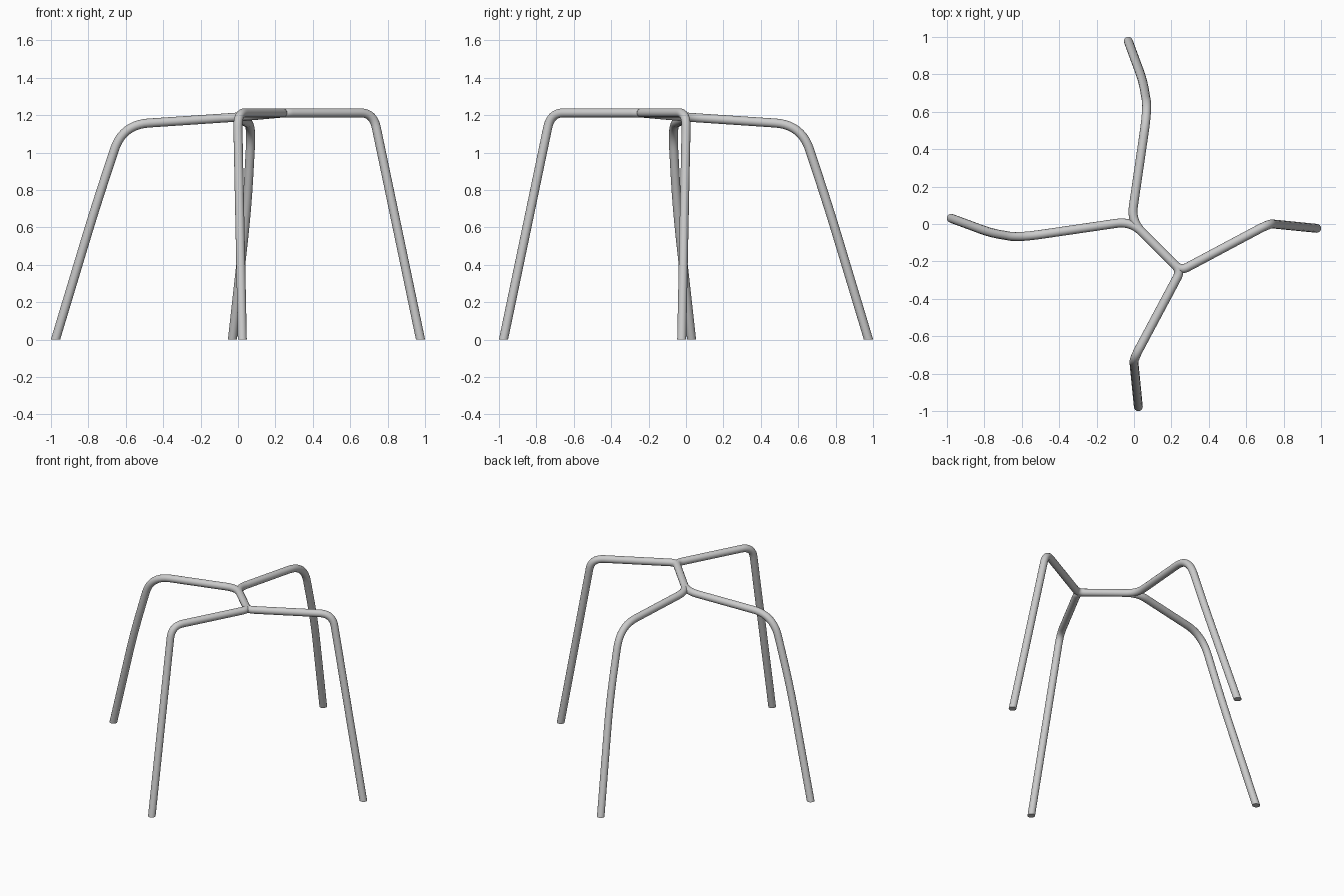
import bpy, bmesh
from mathutils import Vector

if "Cube" in bpy.data.objects:
    bpy.data.objects.remove(bpy.data.objects["Cube"])

R = 0.024  # tube radius


def rounded_path(corners, trims, steps=10):
    """Replace each inner corner with a smooth bend that starts 'trim' away from it."""
    p = [Vector(c) for c in corners]
    path = [p[0]]
    for i, t in enumerate(trims, 1):
        a = p[i] + (p[i - 1] - p[i]).normalized() * t
        b = p[i] + (p[i + 1] - p[i]).normalized() * t
        for k in range(steps + 1):
            u = k / steps
            path.append(a * (1 - u) ** 2 + p[i] * 2 * u * (1 - u) + b * u * u)
    path.append(p[-1])
    return path


def tube(name, path, floor_cut=False):
    """Sweep a round tube along the path; optionally cut it flat on the floor."""
    if floor_cut:
        path = path[:-1] + [path[-1] + (path[-1] - path[-2]).normalized() * 0.1]
    cu = bpy.data.curves.new(name + "_path", 'CURVE')
    cu.dimensions = '3D'
    cu.bevel_depth = R
    cu.bevel_resolution = 6
    cu.use_fill_caps = True
    sp = cu.splines.new('POLY')
    sp.points.add(len(path) - 1)
    for pt, co in zip(sp.points, path):
        pt.co = (*co, 1)
    tmp = bpy.data.objects.new(name + "_path", cu)
    bpy.context.collection.objects.link(tmp)
    dg = bpy.context.evaluated_depsgraph_get()
    me = bpy.data.meshes.new_from_object(tmp.evaluated_get(dg))
    bpy.data.objects.remove(tmp)

    bm = bmesh.new()
    bm.from_mesh(me)
    bmesh.ops.remove_doubles(bm, verts=bm.verts, dist=1e-5)
    if floor_cut:
        bmesh.ops.bisect_plane(bm, geom=bm.verts[:] + bm.edges[:] + bm.faces[:],
                               plane_co=(0, 0, 0), plane_no=(0, 0, 1), clear_inner=True)
        bmesh.ops.holes_fill(bm, edges=[e for e in bm.edges if e.is_boundary])
    bmesh.ops.recalc_face_normals(bm, faces=bm.faces)
    bm.to_mesh(me)
    bm.free()
    me.name = name
    ob = bpy.data.objects.new(name, me)
    bpy.context.collection.objects.link(ob)
    bpy.context.view_layer.objects.active = ob
    bpy.ops.object.select_all(action='DESELECT')
    ob.select_set(True)
    bpy.ops.object.shade_smooth_by_angle()


def mirrored(points):
    """Mirror across the vertical plane through the diagonal strut."""
    return [Vector((-p.y, -p.x, p.z)) for p in points]


# Diagonal strut joining the two leg pairs
low = Vector((-0.015, 0.015, 1.189))
high = Vector((0.25, -0.25, 1.213))
s0, s1 = low.lerp(high, 0.3), low.lerp(high, 0.8)
tube("centre_strut", [s0, s1])

# Legs branching from the higher end of the strut
front = rounded_path([s1, high, (0.723, 0.002, 1.213), (0.976, -0.023, 0)],
                     [0.04, 0.08])
tube("right_leg", front, True)
tube("front_leg", mirrored(front), True)

# Softer, double-bent legs branching from the lower end
rear = rounded_path([s0, low, (-0.617, -0.073, 1.149), (-0.765, -0.048, 0.7),
                     (-0.976, 0.03, 0)], [0.08, 0.14, 0.18])
tube("left_leg", rear, True)
tube("back_leg", mirrored(rear), True)
